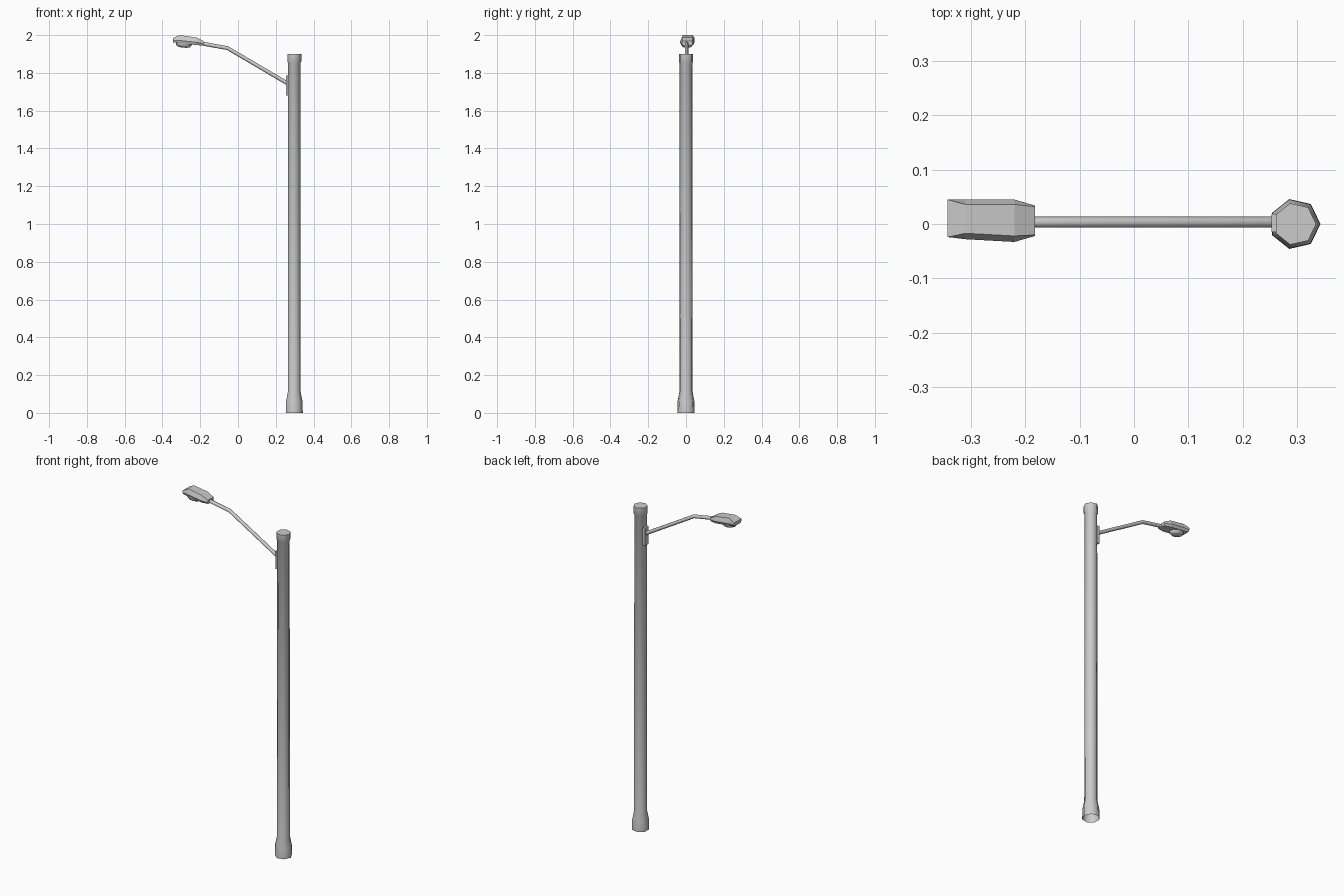
import bpy, math
from mathutils import Vector

if "Cube" in bpy.data.objects:
    bpy.data.objects.remove(bpy.data.objects["Cube"])


def make(name, verts, faces, smooth=None):
    me = bpy.data.meshes.new(name)
    me.from_pydata(verts, [], faces)
    ob = bpy.data.objects.new(name, me)
    bpy.context.collection.objects.link(ob)
    bpy.ops.object.select_all(action='DESELECT')
    ob.select_set(True)
    bpy.context.view_layer.objects.active = ob
    bpy.ops.object.mode_set(mode='EDIT')
    bpy.ops.mesh.select_all(action='SELECT')
    bpy.ops.mesh.normals_make_consistent(inside=False)
    bpy.ops.object.mode_set(mode='OBJECT')
    if smooth:
        bpy.ops.object.shade_smooth_by_angle(angle=math.radians(smooth))
    return ob


def loft(name, rings, cap_start=True, cap_end=True, smooth=None):
    n = len(rings[0])
    verts = [v for r in rings for v in r]
    faces = [(k*n + i, k*n + (i+1) % n, (k+1)*n + (i+1) % n, (k+1)*n + i)
             for k in range(len(rings) - 1) for i in range(n)]
    if cap_start:
        faces.append(tuple(range(n)))
    if cap_end:
        faces.append(tuple(range(len(verts) - n, len(verts))))
    return make(name, verts, faces, smooth)


def ring(cx, cy, z, rx, ry, n):
    return [(cx + rx*math.cos(2*math.pi*i/n), cy + ry*math.sin(2*math.pi*i/n), z)
            for i in range(n)]


# Seven-sided pole with flared foot and collar, open underneath
pole = [(0.047, 0), (0.046, 0.06), (0.036, 0.11), (0.034, 1.85),
        (0.039, 1.86), (0.039, 1.90)]
loft("pole", [ring(0.296, 0, z, r, r, 7) for r, z in pole],
     cap_start=False, smooth=55)

# Mounting plate on the flat side of the pole
loft("mounting_plate", [[(x, -0.015, z), (x, 0.018, z)] + [(x2, 0.018, z), (x2, -0.015, z)]
                        for x, x2, z in ((0.253, 0.272, 1.68), (0.253, 0.272, 1.785))])

# Bent arm tube
path = [Vector(p) for p in ((0.268, 0.003, 1.741), (-0.055, 0.003, 1.931), (-0.20, 0.003, 1.957))]
dirs = [(path[1]-path[0]).normalized(), (path[2]-path[1]).normalized()]
tangents = [dirs[0], (dirs[0]+dirs[1]).normalized(), dirs[1]]
side = Vector((0, 1, 0))
arm = []
for p, t in zip(path, tangents):
    up = t.cross(side)
    arm.append([p + 0.0105*(math.cos(a)*side + math.sin(a)*up)
                for a in (2*math.pi*i/7 for i in range(7))])
loft("arm", arm, smooth=55)

# Lamp housing: x, bottom z, middle z, top z, then wide, top and bottom y limits
sections = [
    (-0.343, 1.962, 1.972, 1.984, -0.024, 0.045, -0.024, 0.045, -0.020, 0.038),
    (-0.310, 1.957, 1.972, 2.000, -0.028, 0.045, -0.017, 0.036, -0.023, 0.038),
    (-0.220, 1.947, 1.962, 1.987, -0.033, 0.045, -0.022, 0.036, -0.025, 0.038),
    (-0.182, 1.945, 1.955, 1.968, -0.022, 0.034, -0.020, 0.032, -0.016, 0.028)]
loft("lamp_housing", [[(x, b0, zb), (x, b1, zb), (x, w1, zm), (x, t1, zt), (x, t0, zt), (x, w0, zm)]
                      for x, zb, zm, zt, w0, w1, t0, t1, b0, b1 in sections])

# Shallow lens bulging below the housing, tilted with it
lens = loft("lens", [ring(0, 0, z, r, r*0.72, 10)
                     for r, z in ((0.043, 0.008), (0.042, -0.006), (0.033, -0.015), (0.015, -0.019))],
            smooth=50)
lens.location = (-0.287, 0.005, 1.953)
lens.rotation_euler = (0, math.radians(6), 0)
